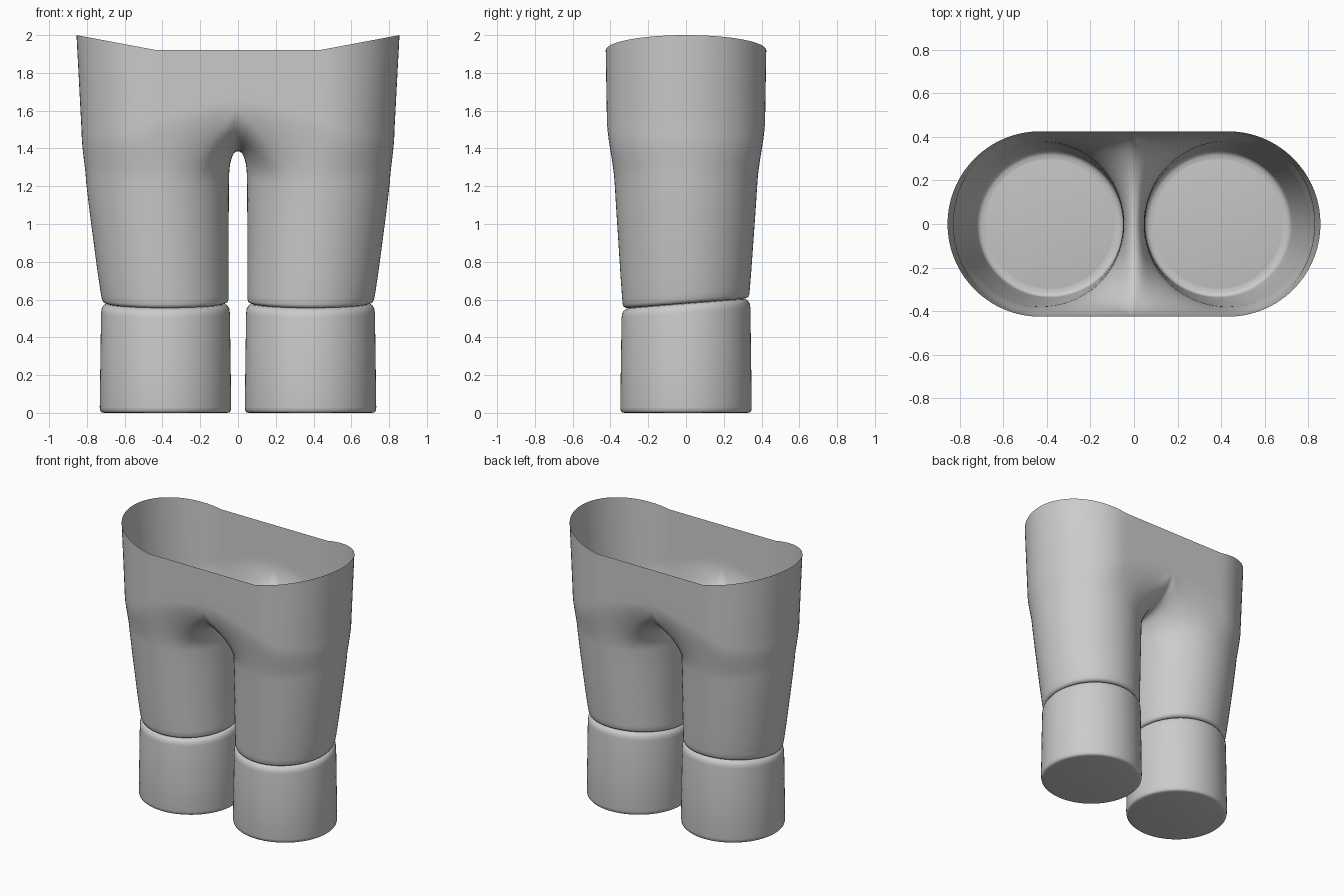
import bpy, math
from mathutils import Vector

if "Cube" in bpy.data.objects:
    bpy.data.objects.remove(bpy.data.objects["Cube"])

SLOPE = 0.08      # hem line tilts up towards the back
SEAM = 125        # leg angle where the crotch saddle starts
ANGLES = list(range(-180, 180, 5))


def smooth(t):
    t = max(0, min(1, t))
    return t * t * (3 - 2 * t)


def make(name, verts, faces):
    me = bpy.data.meshes.new(name)
    me.from_pydata(verts, [], faces)
    me.validate()
    ob = bpy.data.objects.new(name, me)
    bpy.context.collection.objects.link(ob)
    bpy.context.view_layer.objects.active = ob
    ob.select_set(True)
    bpy.ops.object.shade_smooth_by_angle(angle=math.radians(50))
    ob.select_set(False)
    return ob


def leg_point(a, cx, r, z, tilt):
    y = r * math.sin(math.radians(a))
    return Vector((cx + r * math.cos(math.radians(a)), y, z + SLOPE * y * tilt))


def hip_point(a, rx, ry):
    # half stadium: arc outside, straight run to the centre line
    s = math.copysign(1, a)
    if abs(a) <= 90:
        t = math.radians(a)
        return 0.43 + rx * math.cos(t), ry * math.sin(t)
    return 0.43 * (SEAM - abs(a)) / (SEAM - 90), s * ry


def hermite(p, q, tp, tq, t):
    t2, t3 = t * t, t ** 3
    return (p * (2 * t3 - 3 * t2 + 1) + tp * (t3 - 2 * t2 + t)
            + q * (3 * t2 - 2 * t3) + tq * (t3 - t2))


# Trousers: leg rings (centre x, radius, z, tilt), then transition, then hips
LEG = [(0.385, 0.297, 0.58, 1), (0.385, 0.315, 0.581, 1), (0.385, 0.329, 0.587, 1),
       (0.385, 0.335, 0.60, 1), (0.388, 0.338, 0.63, 0.95), (0.397, 0.347, 0.75, 0.7),
       (0.407, 0.357, 0.9, 0.4), (0.417, 0.368, 1.06, 0.15), (0.426, 0.378, 1.22, 0)]
STEPS, HIP = 12, 6


def transition_end(a):
    b, s = abs(a), math.copysign(1, a)
    if b <= SEAM:
        x, y = hip_point(a, 0.398, 0.419)
        k = smooth((b - 60) / (SEAM - 60))
        z = 1.49 + 0.16 * k
        m = smooth((b - 85) / (SEAM - 85))
        start = Vector((0.012 * math.cos(math.radians(a)), 0.02 * math.sin(math.radians(a)), 0.27 + 0.15 * k))
        return Vector((x, y, z)), start, Vector((-0.2 * m, 0, 0.27 + 0.05 * k))
    # crotch saddle on the centre line
    w = (b - SEAM) / (180 - SEAM)
    th = math.pi / 2 * (1 - w)
    y = s * 0.419 * math.sin(th)
    z = 1.385 + 0.265 * (1 - math.cos(th)) ** 1.15
    return (Vector((0, y, z)), Vector((0, 0, 0.42 - 0.16 * w)),
            Vector((-0.2 + 0.09 * w, 0, 0.32 * (1 - w) ** 3)))


rows = [[leg_point(a, *ring) for a in ANGLES] for ring in LEG]
for k in range(1, STEPS + 1):
    row = []
    for a, p in zip(ANGLES, rows[len(LEG) - 1]):
        q, tp, tq = transition_end(a)
        row.append(hermite(p, q, tp, tq, k / STEPS))
    rows.append(row)
base = rows[-1]
for k in range(1, HIP + 1):
    row = []
    for a, p in zip(ANGLES, base):
        x, y = hip_point(a, 0.425, 0.425) if abs(a) <= SEAM else (0, 0)
        top = Vector((x, y, 1.92 + 0.08 * max(0, x - 0.43) / 0.425))
        row.append(p.lerp(top, k / HIP))
    rows.append(row)

n = len(ANGLES)
verts = [v for row in rows for v in row]
faces = []
for r in range(len(rows) - 1):
    for i in range(n):
        j = (i + 1) % n
        if r >= len(LEG) + STEPS - 1 and max(abs(ANGLES[i]), abs(ANGLES[j])) > SEAM:
            continue
        faces.append((r * n + i, r * n + j, (r + 1) * n + j, (r + 1) * n + i))
used = sorted({i for f in faces for i in f})
remap = {old: new for new, old in enumerate(used)}
trousers = make("trousers", [verts[i] for i in used],
                [tuple(remap[i] for i in f) for f in faces])
mod = trousers.modifiers.new("mirror", 'MIRROR')
mod.use_clip = True
mod.merge_threshold = 0.0005

# Boots: round lathe profile (radius, z) with a tilted top
BOOT = [(0.325, 0.004), (0.338, 0.007), (0.345, 0.014), (0.348, 0.03), (0.345, 0.25),
        (0.341, 0.53), (0.338, 0.552), (0.328, 0.568), (0.314, 0.577), (0.295, 0.58)]
for side, name in ((-1, "left_boot"), (1, "right_boot")):
    v = [leg_point(a, side * 0.384, r, z, z / 0.58) for r, z in BOOT for a in ANGLES]
    v = [(p.x, p.y, max(0, p.z - 0.004)) if p.z < 0.02 else p for p in v]
    f = [(r * n + i, r * n + (i + 1) % n, (r + 1) * n + (i + 1) % n, (r + 1) * n + i)
         for r in range(len(BOOT) - 1) for i in range(n)]
    last = (len(BOOT) - 1) * n
    f += [tuple(reversed(range(n))), tuple(range(last, last + n))]
    make(name, v, f)
